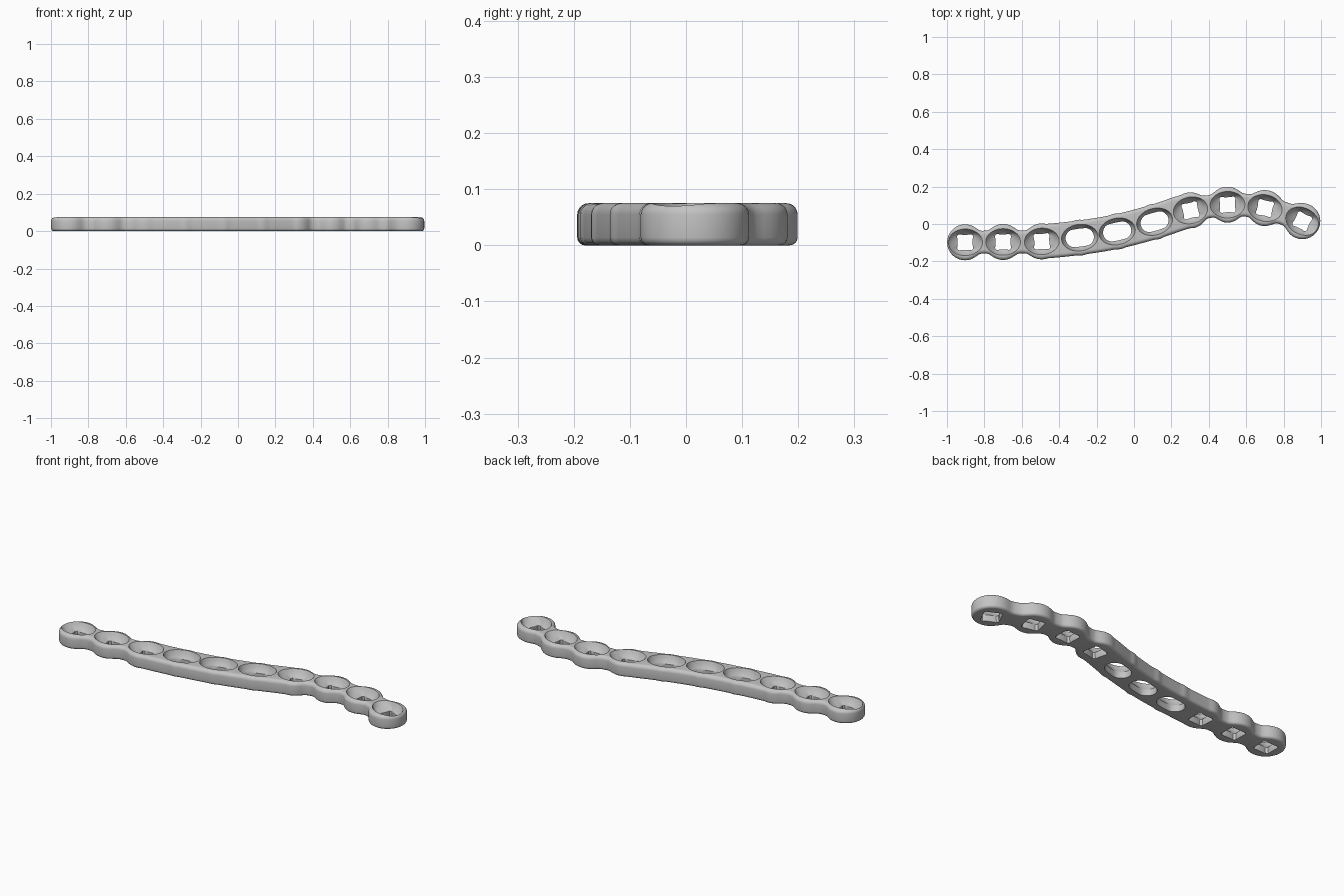
import bpy, bmesh, math
from mathutils import Vector

if "Cube" in bpy.data.objects:
    bpy.data.objects.remove(bpy.data.objects["Cube"])

metal = bpy.data.materials.new("light_grey_metal")
metal.diffuse_color = (0.55, 0.55, 0.55, 1)
metal.use_nodes = True
metal.node_tree.nodes["Principled BSDF"].inputs["Base Color"].default_value = metal.diffuse_color

# hole centres along the curved plate
C = [Vector(p) for p in [(-.903, -.098), (-.70, -.096), (-.493, -.093), (-.29, -.073), (-.09, -.04),
                         (.11, .012), (.302, .073), (.50, .103), (.70, .085), (.90, .015)]]
SLOTS = (3, 4, 5)
N, R, NECK, BAND, H = len(C), 0.096, 0.061, 0.092, 0.075
ext = [2 * C[0] - C[1]] + C + [C[-1] + Vector((.17, -.115))]


def centre(u):
    """Smooth centreline through the hole centres."""
    i = min(max(int(math.floor(u)), 0), N - 2)
    t = u - i
    if u < 0 or u > N - 1:
        e, s = (0, -1) if u < 0 else (N - 1, 1)
        d = (ext[e + 2] - ext[e]) / 2
        return C[e] + d.normalized() * (u - e) * 0.205
    a, b, c, d = ext[i:i + 4]
    return 0.5 * (2 * b + (c - a) * t + (2 * a - 5 * b + 4 * c - d) * t**2 + (3 * b - a - 3 * c + d) * t**3)


def tangent(u):
    return (centre(u + .01) - centre(u - .01)).normalized()


def half_width(u):
    """Round lobes joined by necks, with a straight-sided middle band."""
    i = min(max(round(u), 0), N - 1)
    t = abs(u - i) * 0.205
    disc = math.sqrt(max(R * R - t * t, 0))
    if u < 0 or u > N - 1:
        return disc
    if 2 <= u <= 6:
        return max(BAND, disc)
    k = 0.02
    h = max(k - abs(disc - NECK), 0) / k
    return max(disc, NECK) + h * h * k * 0.25 if disc < R * .98 else disc


def loft(name, rings):
    """Closed solid from equal-length rings of 3D points."""
    bm = bmesh.new()
    rows = [[bm.verts.new(p) for p in r] for r in rings]
    n = len(rows[0])
    for lo, hi in zip(rows, rows[1:]):
        for j in range(n):
            k = (j + 1) % n
            bm.faces.new((lo[j], lo[k], hi[k], hi[j]))
    bm.faces.new(rows[0][::-1])
    bm.faces.new(rows[-1])
    bmesh.ops.recalc_face_normals(bm, faces=bm.faces)
    me = bpy.data.meshes.new(name)
    bm.to_mesh(me)
    bm.free()
    me.materials.append(metal)
    ob = bpy.data.objects.new(name, me)
    bpy.context.collection.objects.link(ob)
    return ob


# plate outline: lower side left to right, then upper side back
tip = R / 0.205
us = [-tip * math.cos(a * math.pi / 24) for a in range(12)]
us += [i / 16 for i in range(16 * (N - 1) + 1)]
us += [N - 1 + tip * math.sin(a * math.pi / 24) for a in range(1, 13)]


def side(u, s):
    t = tangent(u)
    return centre(u) + Vector((-t.y, t.x)) * s * half_width(u)


outline = [side(u, -1) for u in us] + [side(u, 1) for u in us[-2:0:-1]]
n = len(outline)
normals = []
for j in range(n):
    t = (outline[(j + 1) % n] - outline[j - 1]).normalized()
    normals.append(Vector((-t.y, t.x)))

# (inset, height) section with rounded edges, softer on top
section = []
for k in range(5):
    a = k * math.pi / 8
    section.append((.014 * (1 - math.sin(a)), .014 * (1 - math.cos(a))))
for k in range(6):
    a = k * math.pi / 10
    section.append((.02 * (1 - math.cos(a)), H - .02 * (1 - math.sin(a))))
plate = loft("bone_plate", [[(*(p + q * d), z) for p, q in zip(outline, normals)] for d, z in section])


# hole cutters: wide bowl above, lobed square or slot below
def opening(a, slot):
    c, s = math.cos(a), math.sin(a)
    if slot:
        x = .028 * max(-1, min(1, c * 4))
        return x + .048 * c, .048 * s
    r = .040 / max(abs(c), abs(s))
    r = min(r, .050) + .005 * abs(math.sin(2 * a)) ** 6
    return r * c, r * s


def bowl(a, slot):
    return (.098 if slot else .093) * math.cos(a), .071 * math.sin(a)


profile = [(1.12, .09), (1, .0751), (.80, .062), (.55, .050), (.25, .040), (0, .033), (0, .012), (.2, -.01)]
M = 48
for i, p in enumerate(C):
    t = tangent(i)
    rings = []
    for f, z in profile:
        ring = []
        for j in range(M):
            a = 2 * math.pi * j / M
            (ox, oy), (bx, by) = opening(a, i in SLOTS), bowl(a, i in SLOTS)
            x, y = ox + (bx - ox) * f, oy + (by - oy) * f
            ring.append((p.x + t.x * x - t.y * y, p.y + t.y * x + t.x * y, z))
        rings.append(ring)
    cutter = loft("hole_cutter", rings)
    cutter.hide_render = True
    m = plate.modifiers.new("hole", 'BOOLEAN')
    m.operation, m.object, m.solver = 'DIFFERENCE', cutter, 'EXACT'

# apply the cuts, remove the cutters
bpy.context.view_layer.update()
dg = bpy.context.evaluated_depsgraph_get()
plate_mesh = bpy.data.meshes.new_from_object(plate.evaluated_get(dg))
plate.modifiers.clear()
plate.data = plate_mesh
for ob in [o for o in bpy.data.objects if o.name.startswith("hole_cutter")]:
    bpy.data.objects.remove(ob)

bpy.context.view_layer.objects.active = plate
plate.select_set(True)
bpy.ops.object.shade_smooth_by_angle(angle=math.radians(35))
